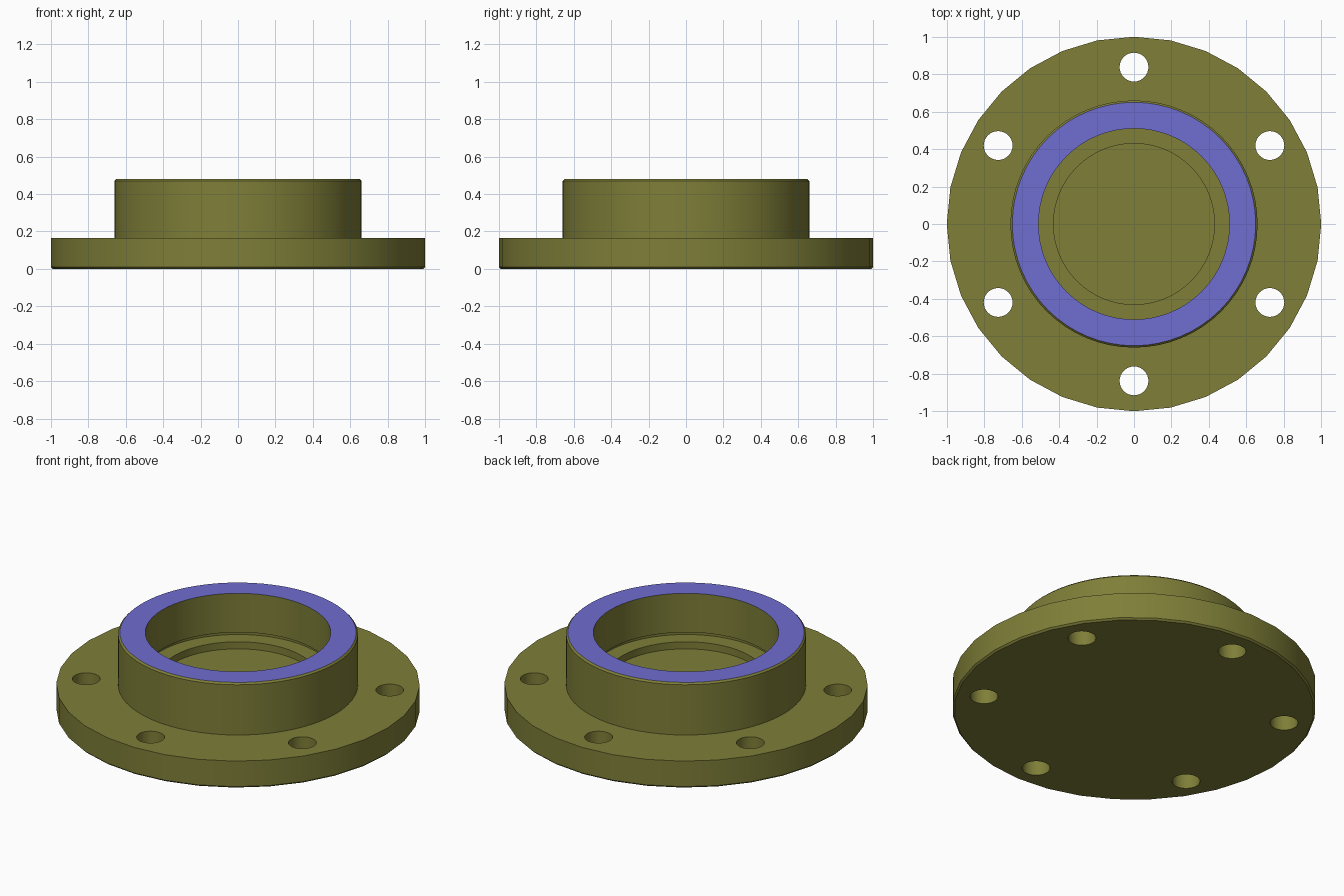
import bpy, bmesh, math
from mathutils import Matrix, Vector

cube = bpy.data.objects.get("Cube")
if cube:
    bpy.data.objects.remove(cube, do_unlink=True)


def make_material(name, rgb):
    m = bpy.data.materials.new(name)
    m.use_nodes = True
    m.diffuse_color = (*rgb, 1)
    m.node_tree.nodes["Principled BSDF"].inputs["Base Color"].default_value = (*rgb, 1)
    return m


olive = make_material("olive", (0.21, 0.21, 0.04))
violet = make_material("violet_blue", (0.16, 0.155, 0.64))


def to_object(name, bm):
    mesh = bpy.data.meshes.new(name)
    bm.to_mesh(mesh)
    bm.free()
    obj = bpy.data.objects.new(name, mesh)
    bpy.context.collection.objects.link(obj)
    mesh.materials.append(olive)
    mesh.materials.append(violet)
    return obj


def lathe(name, profile, sides):
    """Closed solid of revolution; the first and last rings are capped."""
    bm = bmesh.new()
    rings = [[bm.verts.new((r * math.cos(2 * math.pi * i / sides),
                            r * math.sin(2 * math.pi * i / sides), z))
              for i in range(sides)] for r, z in profile]
    for a, b in zip(rings, rings[1:]):
        for i in range(sides):
            j = (i + 1) % sides
            bm.faces.new((a[i], a[j], b[j], b[i]))
    bm.faces.new(rings[0][::-1])
    bm.faces.new(rings[-1])
    bmesh.ops.recalc_face_normals(bm, faces=bm.faces)
    return to_object(name, bm)


def boolean(target, tool, operation):
    mod = target.modifiers.new(operation.lower(), 'BOOLEAN')
    mod.object = tool
    mod.operation = operation
    mod.solver = 'EXACT'
    bpy.context.view_layer.objects.active = target
    bpy.ops.object.modifier_apply(modifier=mod.name)
    bpy.data.objects.remove(tool, do_unlink=True)


# Round base plate with a chamfered lower edge
flange = lathe("flanged_hub", [(0.99, 0), (1, 0.01), (1, 0.165)], 32)

# Raised collar with a stepped blind bore and a relief groove above the step
collar = lathe("collar", [
    (0.66, 0.08), (0.66, 0.47), (0.65, 0.48), (0.51, 0.48), (0.51, 0.243),
    (0.525, 0.243), (0.525, 0.223), (0.43, 0.223), (0.43, 0.18)], 64)
boolean(flange, collar, 'UNION')

# Six bolt holes through the plate
bm = bmesh.new()
for k in range(6):
    a = math.radians(30 + 60 * k)
    at = Vector((0.838 * math.cos(a), 0.838 * math.sin(a), 0.08))
    bmesh.ops.create_cone(bm, cap_ends=True, segments=32, radius1=0.077,
                          radius2=0.077, depth=0.4, matrix=Matrix.Translation(at))
holes = to_object("bolt_hole_cutter", bm)
holes.hide_render = True
boolean(flange, holes, 'DIFFERENCE')

# Violet sealing face on the collar rim, olive elsewhere
for p in flange.data.polygons:
    p.material_index = 1 if p.center.z > 0.478 and p.normal.z > 0.9 else 0

bpy.ops.object.select_all(action='DESELECT')
flange.select_set(True)
bpy.context.view_layer.objects.active = flange
bpy.ops.object.shade_smooth_by_angle(angle=math.radians(30))
